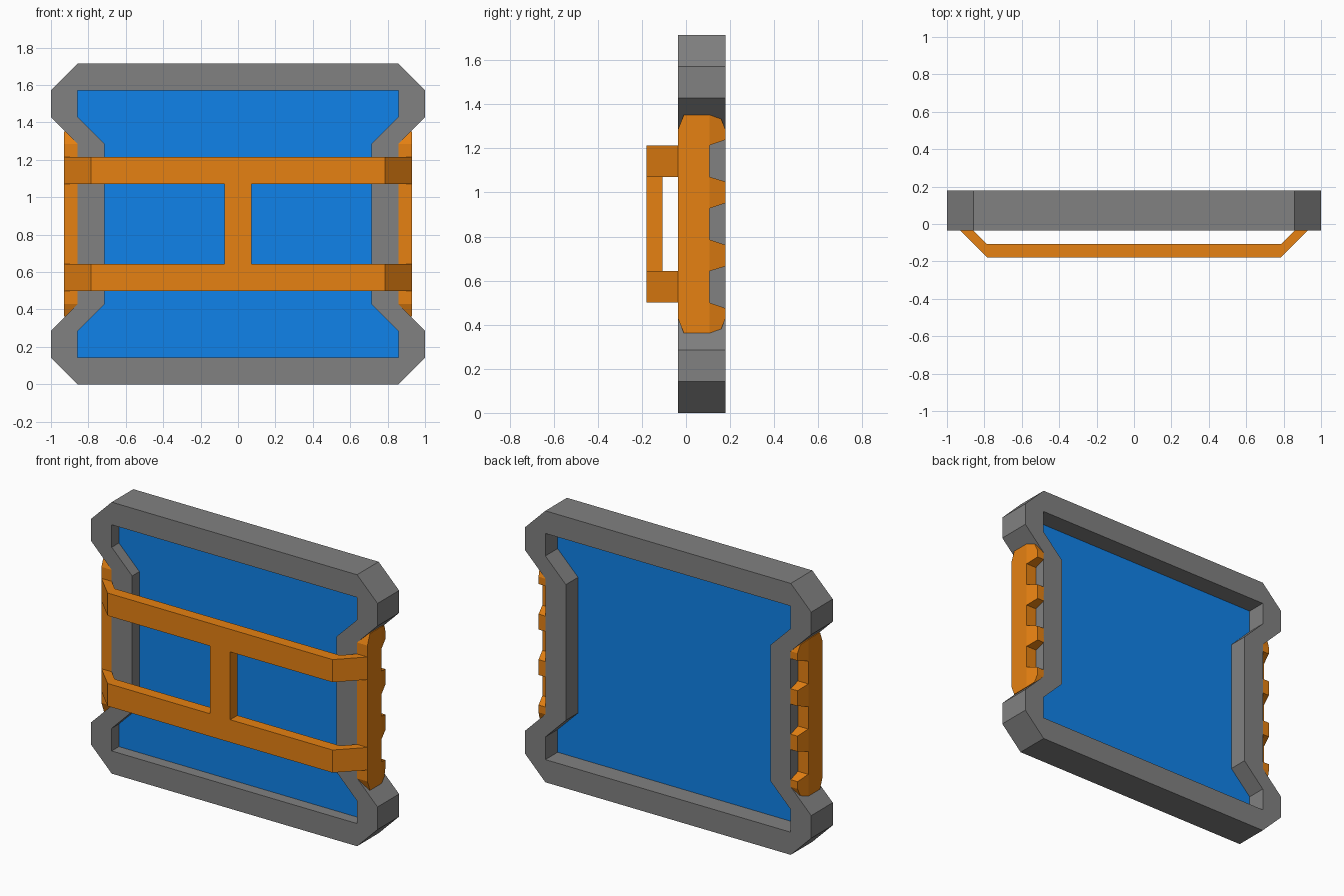
import bpy, bmesh

if "Cube" in bpy.data.objects:
    bpy.data.objects.remove(bpy.data.objects["Cube"])

Y0, Y1 = -0.036, 0.179   # front and back of the frame
ZC = 0.857               # mid height


def material(name, rgb):
    m = bpy.data.materials.new(name)
    m.diffuse_color = (*rgb, 1)
    m.use_nodes = True
    m.node_tree.nodes["Principled BSDF"].inputs["Base Color"].default_value = m.diffuse_color
    return m


ORANGE = material("orange_plastic", (0.79, 0.22, 0.006))
BLUE = material("blue_panel", (0.005, 0.225, 0.82))
GREY = material("dark_grey", (0.22, 0.22, 0.22))


def finish(name, bm, mat):
    bmesh.ops.remove_doubles(bm, verts=bm.verts, dist=1e-5)
    bmesh.ops.recalc_face_normals(bm, faces=bm.faces)
    me = bpy.data.meshes.new(name)
    bm.to_mesh(me)
    bm.free()
    me.materials.append(mat)
    ob = bpy.data.objects.new(name, me)
    bpy.context.collection.objects.link(ob)
    return ob


def face(bm, pts):
    # Skip repeated points so quads can collapse to triangles
    pts = list(dict.fromkeys(pts))
    if len(pts) > 2:
        bm.faces.new([bm.verts.new(p) for p in pts])


def prism(name, a, b, mat):
    bm = bmesh.new()
    face(bm, a)
    face(bm, b)
    for i in range(len(a)):
        face(bm, (a[i - 1], a[i], b[i], b[i - 1]))
    return finish(name, bm, mat)


def full_loop(half):
    return half + [(-x, z) for x, z in reversed(half)]


# Frame: notched outline with a matching opening
outer = full_loop([(.857, 0), (1, .143), (1, .286), (.857, .429),
                   (.857, 1.286), (1, 1.429), (1, 1.571), (.857, 1.714)])
inner = full_loop([(.857, .143), (.857, .143), (.857, .286), (.714, .429),
                   (.714, 1.286), (.857, 1.429), (.857, 1.571), (.857, 1.571)])
bm = bmesh.new()
rings = [[(x, y, z) for x, z in loop]
         for loop, y in ((outer, Y0), (outer, Y1), (inner, Y1), (inner, Y0))]
for r in range(4):
    a, b = rings[r - 1], rings[r]
    for i in range(len(a)):
        face(bm, (a[i - 1], a[i], b[i], b[i - 1]))
finish("frame", bm, GREY)

# Thin panel filling the opening
hole = list(dict.fromkeys(inner))
prism("panel", [(x, .036, z) for x, z in hole],
      [(x, .057, z) for x, z in hole], BLUE)

# Two horizontal front straps with ends bent back to the grips
strap = [(-.929, Y0), (-.786, -.179), (.786, -.179), (.929, Y0),
         (.857, Y0), (.786, -.107), (-.786, -.107), (-.857, Y0)]
for name, z in (("lower_strap", .5), ("upper_strap", 1.071)):
    prism(name, [(x, y, z) for x, y in strap],
          [(x, y, z + .143) for x, y in strap], ORANGE)

# Upright joining the straps
post = [(-.071, -.179), (.071, -.179), (.071, -.107), (-.071, -.107)]
prism("centre_post", [(x, y, .643) for x, y in post],
      [(x, y, 1.071) for x, y in post], ORANGE)

# Side grips: a chamfered bar with four tapered teeth along its back edge
ROOT = .107
low = [[(ROOT, .362), (.16, .381), (Y1, .429), (Y1, .475), (ROOT, .5)],
       [(ROOT, .643), (Y1, .665), (Y1, .762), (ROOT, .786)]]
teeth = low + [[(y, 2 * ZC - z) for y, z in reversed(t)] for t in reversed(low)]
front = [(-.01, 1.352), (Y0, 1.286), (Y0, .428), (-.01, .362)]
outline = sum(teeth, []) + front
body = [p for p in outline if p[0] <= ROOT]


def grip(name, side):
    def out(p):
        return (side * (.929 - max(0, p[0] - ROOT) * .34), *p)

    def back(p):
        return (side * .855, *p)

    bm = bmesh.new()
    for poly in [body] + teeth:
        face(bm, [out(p) for p in poly])
        face(bm, [back(p) for p in poly])
    for i in range(len(outline)):
        p, q = outline[i - 1], outline[i]
        face(bm, (out(p), out(q), back(q), back(p)))
    finish(name, bm, ORANGE)


grip("right_grip", 1)
grip("left_grip", -1)
